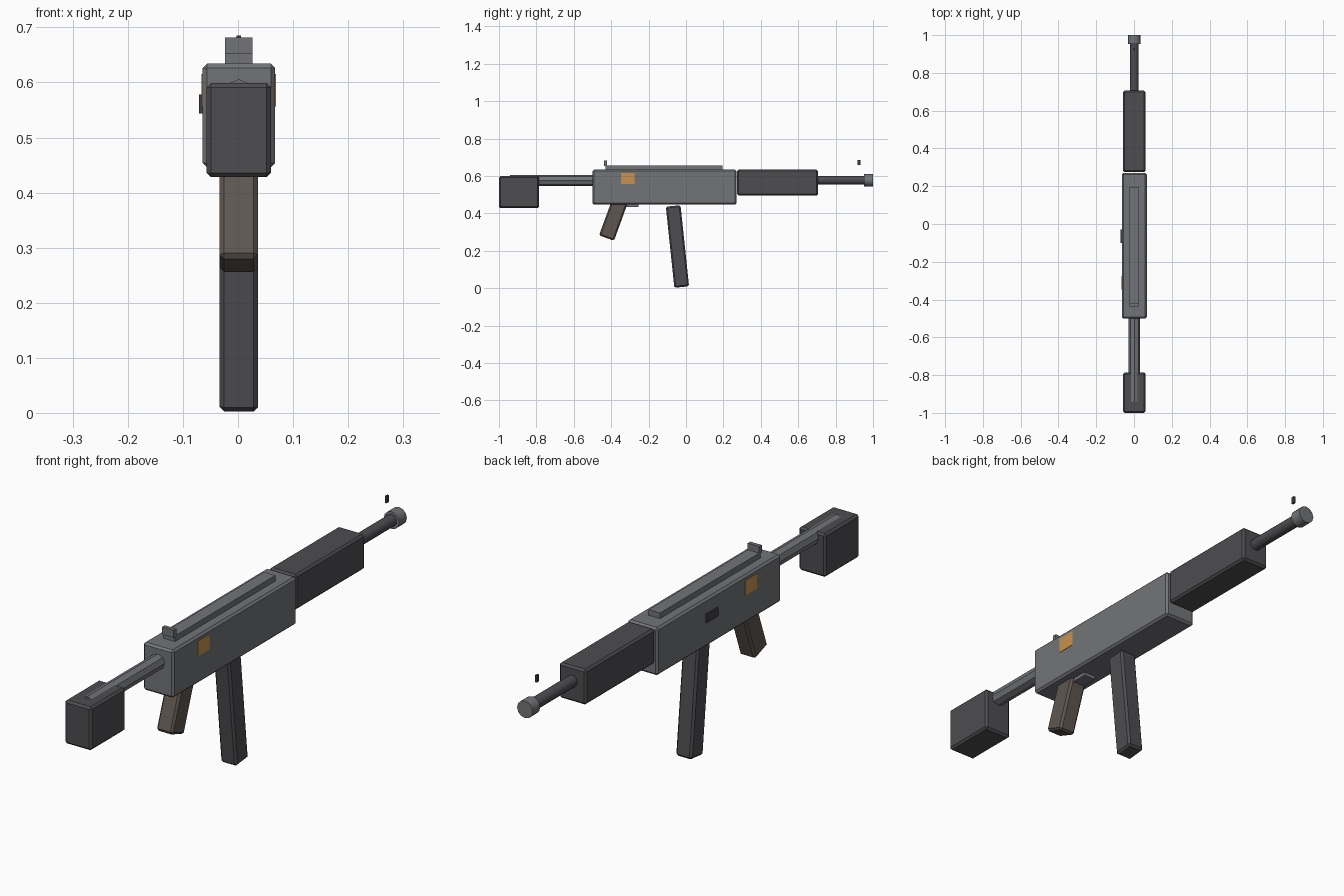
import bpy
from math import radians, pi
from mathutils import Matrix, Vector

if "Cube" in bpy.data.objects:
    bpy.data.objects.remove(bpy.data.objects["Cube"])

CX = 0.0015  # body centre line


def material(name, r, g, b):
    m = bpy.data.materials.new(name)
    m.diffuse_color = (r, g, b, 1)
    m.use_nodes = True
    m.node_tree.nodes["Principled BSDF"].inputs["Base Color"].default_value = m.diffuse_color
    return m


STEEL = material("steel", 0.17, 0.175, 0.185)
DARK = material("dark_polymer", 0.075, 0.073, 0.08)
BROWN = material("brown_grip", 0.115, 0.095, 0.08)
ORANGE = material("orange_patch", 0.58, 0.29, 0.075)
BLACK = material("black_steel", 0.05, 0.05, 0.055)


def box(name, mat, size, centre, tilt=0, bevel=0.0):
    bpy.ops.mesh.primitive_cube_add(size=1, location=centre)
    ob = bpy.context.object
    ob.name = name
    ob.data.transform(Matrix.Diagonal((*size, 1)))
    ob.rotation_euler.x = radians(tilt)
    if bevel:
        mod = ob.modifiers.new("chamfer", 'BEVEL')
        mod.width = bevel
        mod.segments = 1
    ob.data.materials.append(mat)
    return ob


def span(name, mat, half_x, y, z, bevel=0.0, x=CX):
    # box given by its y and z limits
    return box(name, mat, (2 * half_x, y[1] - y[0], z[1] - z[0]),
               (x, sum(y) / 2, sum(z) / 2), 0, bevel)


def rod(name, mat, radius, y, z, sides, smooth=False):
    bpy.ops.mesh.primitive_cylinder_add(vertices=sides, radius=radius, depth=y[1] - y[0],
                                        location=(CX, sum(y) / 2, z), rotation=(pi / 2, 0, 0))
    ob = bpy.context.object
    ob.name = name
    ob.data.materials.append(mat)
    if smooth:
        bpy.ops.object.shade_smooth_by_angle(angle=radians(40))
    return ob


# Main body
span("receiver", STEEL, 0.066, (-0.5, 0.27), (0.446, 0.634), 0.008)
span("handguard", DARK, 0.0585, (0.274, 0.706), (0.495, 0.634), 0.008)
span("top_rail", STEEL, 0.025, (-0.43, 0.195), (0.63, 0.656))

# Barrel and muzzle
rod("barrel", DARK, 0.023, (0.69, 0.97), 0.577, 12, True)
rod("muzzle", STEEL, 0.034, (0.953, 1.0), 0.577, 12, True)

# Stock
rod("stock_tube", STEEL, 0.030, (-0.94, -0.49), 0.576, 8)
span("stock", DARK, 0.0585, (-1.0, -0.785), (0.428, 0.599), 0.008)

# Parts below the body, tilted about x and placed by their bottom centre
def tilted(name, mat, width, depth, length, bottom, tilt):
    up = Matrix.Rotation(radians(tilt), 3, 'X') @ Vector((0, 0, length / 2))
    return box(name, mat, (width, depth, length), Vector((CX, *bottom)) + up, tilt, 0.008)


tilted("grip", BROWN, 0.07, 0.085, 0.21, (-0.425, 0.268), -20)
tilted("magazine", DARK, 0.07, 0.079, 0.436, (-0.023, 0.006), 6)
span("trigger_guard", STEEL, 0.025, (-0.335, -0.255), (0.433, 0.449))

# Sights
span("rear_sight", STEEL, 0.025, (-0.438, -0.422), (0.652, 0.682))
span("front_sight", BLACK, 0.004, (0.918, 0.932), (0.658, 0.685))

# Side details
for side, label in ((-1, "left"), (1, "right")):
    span(label + "_patch", ORANGE, 0.002, (-0.348, -0.275), (0.556, 0.615), 0, CX + side * 0.0655)
span("side_catch", BLACK, 0.005, (-0.1, -0.03), (0.544, 0.578), 0, -0.066)
